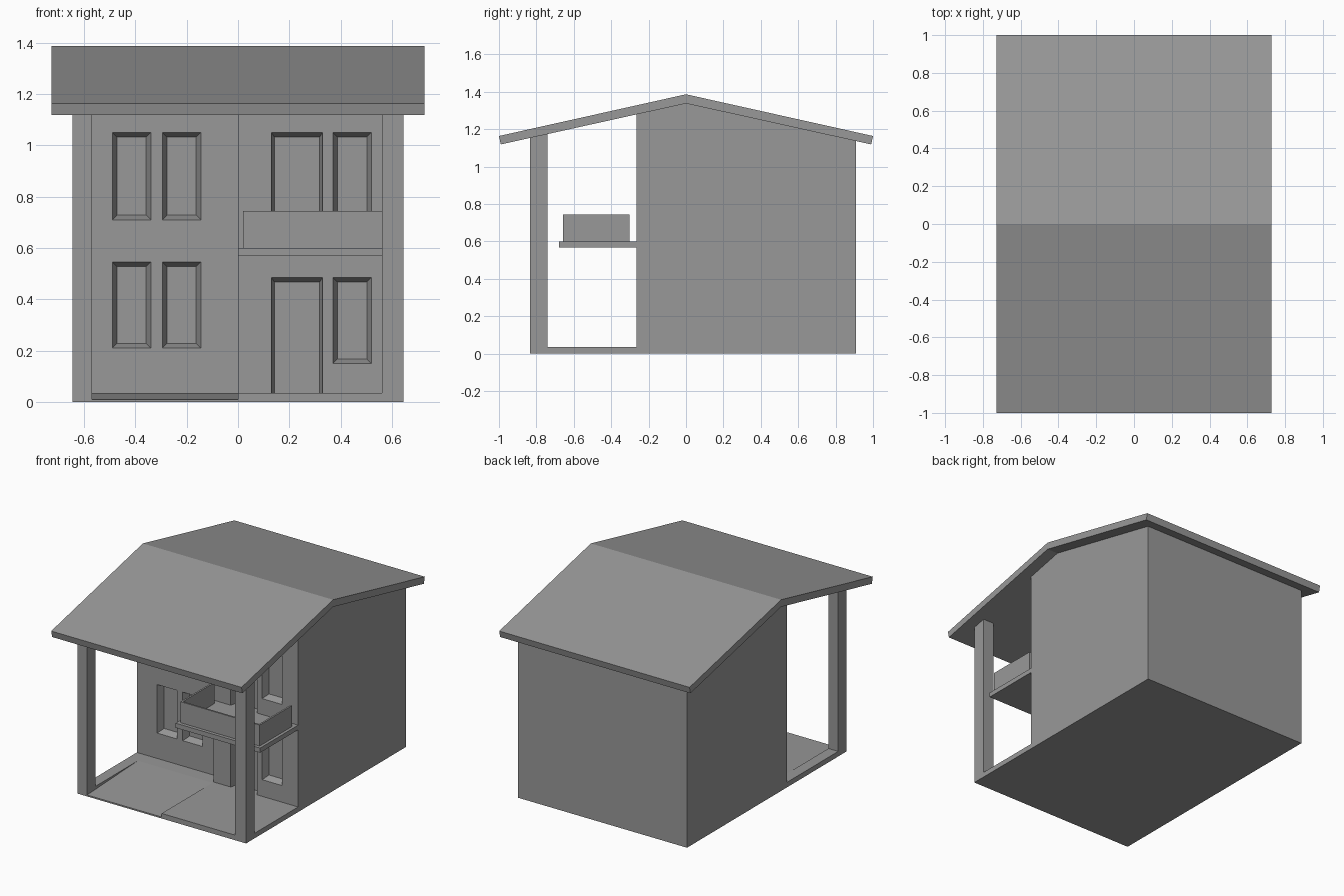
import bpy, bmesh

if "Cube" in bpy.data.objects:
    bpy.data.objects.remove(bpy.data.objects["Cube"])

GREY = bpy.data.materials.new("dark_grey")
GREY.diffuse_color = (0.316, 0.316, 0.316, 1)
GREY.use_nodes = True
GREY.node_tree.nodes["Principled BSDF"].inputs["Base Color"].default_value = GREY.diffuse_color


def under(y):
    # underside height of the roof
    return 1.338 - 0.22 * abs(y)


def make(name, bm):
    bmesh.ops.recalc_face_normals(bm, faces=bm.faces)
    me = bpy.data.meshes.new(name)
    bm.to_mesh(me)
    bm.free()
    me.materials.append(GREY)
    ob = bpy.data.objects.new(name, me)
    bpy.context.collection.objects.link(ob)
    return ob


def loft(name, loops):
    # closed solid through matching loops of points
    bm = bmesh.new()
    rings = [[bm.verts.new(p) for p in loop] for loop in loops]
    for a, b in zip(rings, rings[1:]):
        n = len(a)
        for i in range(n):
            bm.faces.new((a[i], a[(i + 1) % n], b[(i + 1) % n], b[i]))
    bm.faces.new(rings[0])
    bm.faces.new(rings[-1])
    return make(name, bm)


def prism(name, profile, x0, x1):
    # side profile (y, z) extruded along x
    return loft(name, [[(x, y, z) for y, z in profile] for x in (x0, x1)])


def box(name, x0, x1, y0, y1, z0, z1):
    return prism(name, [(y0, z0), (y1, z0), (y1, z1), (y0, z1)], x0, x1)


def boolean(target, other, operation):
    mod = target.modifiers.new(operation.title(), 'BOOLEAN')
    mod.object = other
    mod.operation = operation
    mod.solver = 'EXACT'
    other.hide_render = True
    other.hide_set(True)


def recess(name, x0, x1, z0, z1, y, side, bottom, depth=0.05):
    # splayed opening cutter for a wall facing -y
    def rect(yy, s, b, t):
        return [(x0 + s, yy, z0 + b), (x1 - s, yy, z0 + b),
                (x1 - s, yy, z1 - t), (x0 + s, yy, z1 - t)]
    return loft(name, [rect(y - 0.02, 0, 0, 0), rect(y, 0, 0, 0),
                       rect(y + depth, side, bottom, 0.018)])


W, FRONT, BACK, FLOOR = 0.645, -0.833, 0.91, 0.035
LEFT_Y, RIGHT_Y = -0.182, -0.265

# house body with sloping drive on the left
body = prism("house_body", [(FRONT, 0), (BACK, 0), (BACK, under(BACK)), (0, under(0)),
                            (LEFT_Y, under(LEFT_Y)), (LEFT_Y, FLOOR),
                            (-0.28, FLOOR), (FRONT, 0.01)], -W, W)

# projecting right half with level porch floor, and left kerb
wing = prism("right_wing_helper", [(FRONT, 0), (0, 0), (0, under(0)), (RIGHT_Y, under(RIGHT_Y)),
                                   (RIGHT_Y, FLOOR), (FRONT, FLOOR)], 0, W)
boolean(body, wing, 'UNION')
boolean(body, box("kerb_helper", -W, -0.57, FRONT, -0.1, 0, FLOOR), 'UNION')

# windows: x start, z bottom, z top, wall plane
windows = [(x, z0, z1, LEFT_Y) for x in (-0.49, -0.295)
           for z0, z1 in ((0.71, 1.05), (0.21, 0.545))]
windows += [(0.37, 0.71, 1.05, RIGHT_Y), (0.37, 0.15, 0.485, RIGHT_Y)]
for x, z0, z1, y in windows:
    boolean(body, recess("window_cutter", x, x + 0.15, z0, z1, y, 0.018, 0.018), 'DIFFERENCE')

# doors on both floors
for z0, z1 in ((FLOOR, 0.485), (0.60, 1.05)):
    boolean(body, recess("door_cutter", 0.13, 0.33, z0, z1, RIGHT_Y, 0.012, 0), 'DIFFERENCE')

# porch posts cut to the roof slope
for name, x0, x1 in (("left_post", -W, -0.57), ("right_post", 0.562, W)):
    prism(name, [(FRONT, FLOOR), (-0.74, FLOOR), (-0.74, under(-0.74)),
                 (FRONT, under(FRONT))], x0, x1)

# balcony slab and parapet (U-shaped plan)
box("balcony_slab", 0, W, -0.68, RIGHT_Y, 0.568, 0.60)
t, px0, px1, py0, py1 = 0.012, 0.02, 0.625, -0.657, -0.303
plan = [(px0, py1), (px0, py0), (px1, py0), (px1, py1),
        (px1 - t, py1), (px1 - t, py0 + t), (px0 + t, py0 + t), (px0 + t, py1)]
loft("balcony_parapet", [[(x, y, z) for x, y in plan] for z in (0.60, 0.745)])

# gabled roof
prism("roof", [(-1, 1.164), (0, 1.387), (1, 1.164), (0.99, 1.119),
               (0, 1.338), (-0.99, 1.119)], -0.727, 0.727)
